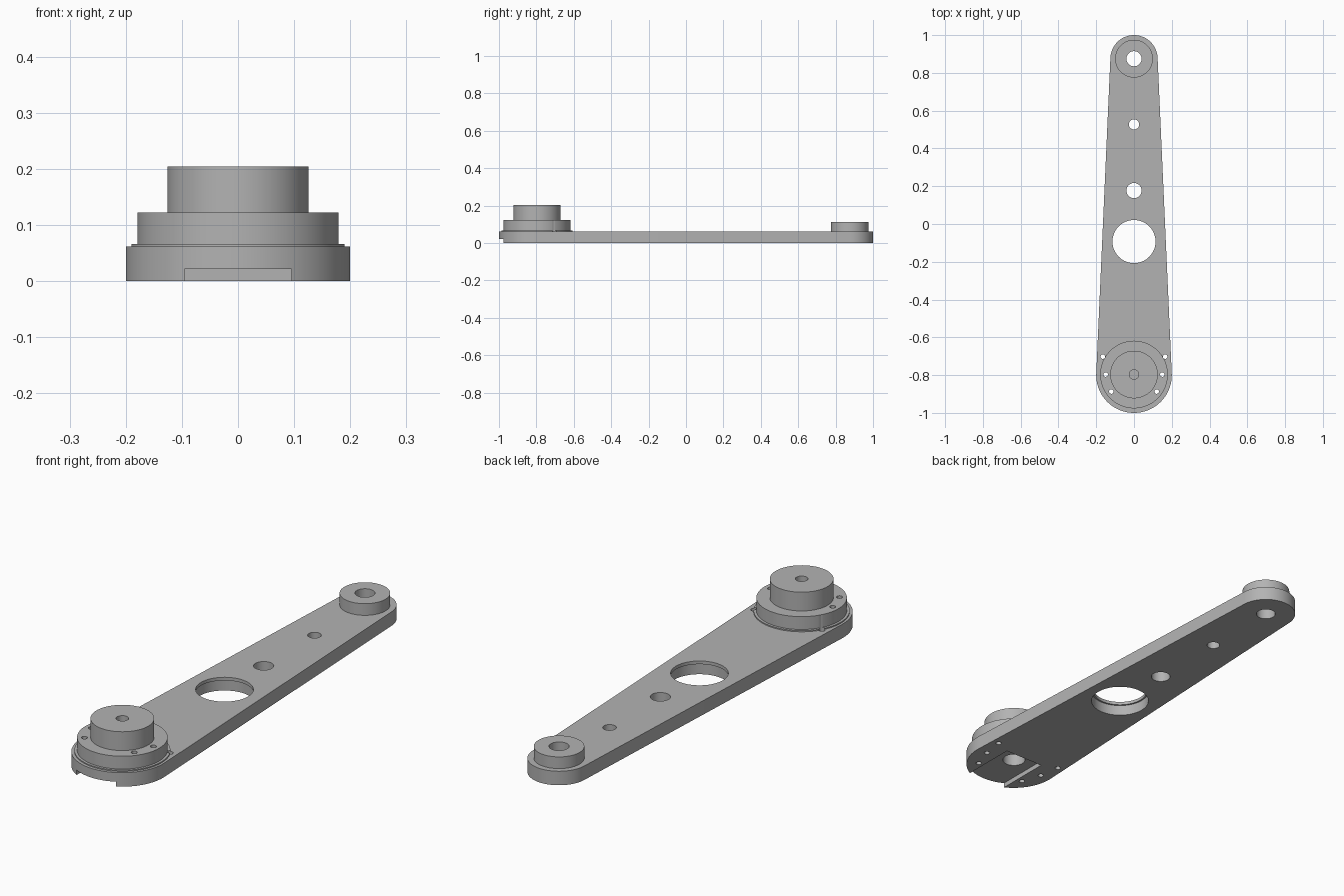
import bpy, bmesh
from math import sin, cos, asin, pi, radians
from mathutils import Vector

cube = bpy.data.objects.get("Cube")
if cube:
    bpy.data.objects.remove(cube)

metal = bpy.data.materials.new("grey metal")
metal.use_nodes = True
GREY = (0.45, 0.45, 0.45, 1)
metal.diffuse_color = GREY
metal.node_tree.nodes["Principled BSDF"].inputs["Base Color"].default_value = GREY

BIG_Y, BIG_R = -0.8, 0.2
TIP_Y, TIP_R = 0.875, 0.125
PLATE_TOP = 0.061
HUB_Y = -0.797


def finish(name, bm):
    bmesh.ops.recalc_face_normals(bm, faces=bm.faces)
    mesh = bpy.data.meshes.new(name)
    bm.to_mesh(mesh)
    bm.free()
    mesh.materials.append(metal)
    obj = bpy.data.objects.new(name, mesh)
    bpy.context.collection.objects.link(obj)
    return obj


def lathe(name, x, y, profile, steps=96):
    """Solid of revolution; the profile runs from axis to axis."""
    bm = bmesh.new()
    verts = [bm.verts.new((x + r, y, z)) for r, z in profile]
    edges = [bm.edges.new(pair) for pair in zip(verts, verts[1:])]
    bmesh.ops.spin(bm, geom=verts + edges, cent=(x, y, 0), axis=(0, 0, 1),
                   angle=2 * pi, steps=steps)
    bmesh.ops.remove_doubles(bm, verts=bm.verts, dist=1e-5)
    return finish(name, bm)


def drill(x, y, r, z0=-0.1, z1=0.4, steps=64):
    return lathe("drill", x, y, [(0, z0), (r, z0), (r, z1), (0, z1)], steps)


def cut(obj, cutters):
    for c in cutters:
        mod = obj.modifiers.new("cut", 'BOOLEAN')
        mod.operation, mod.solver, mod.object = 'DIFFERENCE', 'EXACT', c
    bpy.context.view_layer.update()
    result = bpy.data.meshes.new_from_object(
        obj.evaluated_get(bpy.context.evaluated_depsgraph_get()))
    obj.modifiers.clear()
    obj.data = result


# Tapered plate: two end arcs joined by their common tangents
tilt = asin((BIG_R - TIP_R) / (TIP_Y - BIG_Y))


def arc(y, r, start, end, n=64):
    angles = [start + (end - start) * i / n for i in range(n + 1)]
    return [Vector((r * cos(a), y + r * sin(a), 0)) for a in angles]


bm = bmesh.new()
outline = arc(TIP_Y, TIP_R, tilt, pi - tilt) + arc(BIG_Y, BIG_R, pi - tilt, 2 * pi + tilt)
base = bm.faces.new([bm.verts.new(p) for p in outline])
top = bmesh.ops.extrude_face_region(bm, geom=[base])["geom"]
bmesh.ops.translate(bm, vec=(0, 0, PLATE_TOP),
                    verts=[g for g in top if isinstance(g, bmesh.types.BMVert)])
arm_plate = finish("arm_plate", bm)

# Stepped hub: thin seat, flange and drum
hub = lathe("hub", 0, HUB_Y, [
    (0, PLATE_TOP), (0.19, PLATE_TOP), (0.19, 0.066), (0.179, 0.066),
    (0.179, 0.122), (0.126, 0.122), (0.126, 0.204), (0, 0.204)])

# Raised ring at the narrow end
tip_boss = lathe("tip_boss", 0, TIP_Y, [
    (0, PLATE_TOP), (0.1, PLATE_TOP), (0.1, 0.112), (0, 0.112)])

# Cutters: screw holes, shaft bores, lightening holes and underside slot
screws = [drill(s * x, y, 0.012, steps=24)
          for s in (-1, 1) for x, y in ((0.12, -0.887), (0.15, HUB_Y), (0.165, -0.702))]
shaft = drill(0, HUB_Y, 0.025)
shaft_socket = drill(0, HUB_Y, 0.047, z1=0.15)
tip_bore = drill(0, TIP_Y, 0.04)
window = drill(0, -0.093, 0.114, steps=96)
window_step = drill(0, -0.093, 0.121, z1=0.047, steps=96)
holes = [drill(0, 0.177, 0.04), drill(0, 0.527, 0.027)]

bm = bmesh.new()
bmesh.ops.create_cube(bm, size=1)
bmesh.ops.scale(bm, vec=(0.19, 0.5, 0.12), verts=bm.verts)
bmesh.ops.translate(bm, vec=(0, -0.98, -0.039), verts=bm.verts)
slot = finish("slot_cutter", bm)

cut(arm_plate, screws + holes + [shaft_socket, tip_bore, window, window_step, slot])
cut(hub, screws + [shaft, shaft_socket])
cut(tip_boss, [tip_bore])

for c in screws + holes + [shaft, shaft_socket, tip_bore, window, window_step, slot]:
    bpy.data.objects.remove(c)

# Smooth the round walls, keep the rims sharp
bpy.ops.object.select_all(action='DESELECT')
for obj in (arm_plate, hub, tip_boss):
    obj.select_set(True)
bpy.context.view_layer.objects.active = arm_plate
bpy.ops.object.shade_smooth_by_angle(angle=radians(30))
